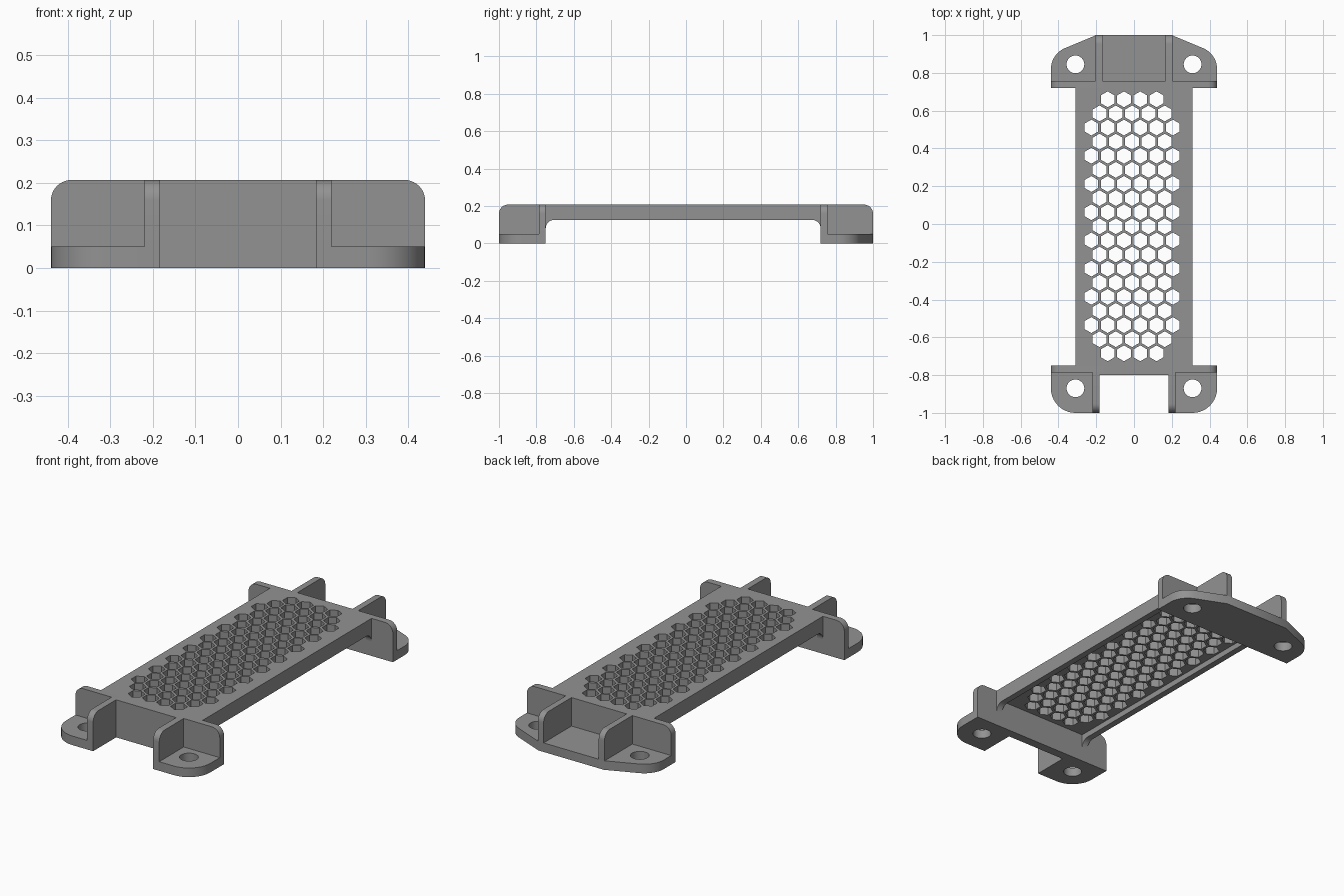
import bpy, bmesh, math

if "Cube" in bpy.data.objects:
    bpy.data.objects.remove(bpy.data.objects["Cube"])

grey = bpy.data.materials.new("plain_grey")
grey.diffuse_color = (0.29, 0.29, 0.29, 1)
grey.use_nodes = True
grey.node_tree.nodes["Principled BSDF"].inputs["Base Color"].default_value = grey.diffuse_color

TOP, BASE = 0.207, 0.05          # overall height, foot thickness
FLOOR, RAIL_Z = 0.157, 0.125     # underside of grille, underside of rails


def arc(cx, cy, r, a0, a1, n=10):
    return [(cx + r * math.cos(math.radians(a0 + (a1 - a0) * i / n)),
             cy + r * math.sin(math.radians(a0 + (a1 - a0) * i / n))) for i in range(n + 1)]


def mirrored(half):
    """Close a right-hand half outline with its mirror image."""
    return half + [(-x, y) for x, y in reversed(half)]


def prism(name, loops, lo, hi, axis="Z", mirror=False):
    """Extrude an outline (first loop) with holes (other loops) along an axis."""
    cu = bpy.data.curves.new(name, "CURVE")
    cu.dimensions, cu.fill_mode, cu.extrude = "2D", "BOTH", (hi - lo) / 2
    for pts in loops:
        sp = cu.splines.new("POLY")
        sp.points.add(len(pts) - 1)
        for p, (a, b) in zip(sp.points, pts):
            p.co = (a, b, 0, 1)
        sp.use_cyclic_u = True
    tmp = bpy.data.objects.new(name + "_outline", cu)
    bpy.context.collection.objects.link(tmp)
    bpy.context.view_layer.update()
    me = bpy.data.meshes.new_from_object(tmp)
    bpy.data.objects.remove(tmp)
    bm = bmesh.new()
    bm.from_mesh(me)
    for v in bm.verts:
        a, b, c = v.co.x, v.co.y, v.co.z + (lo + hi) / 2
        v.co = {"Z": (a, b, c), "X": (c, a, b), "Y": (a, c, b)}[axis]
    bmesh.ops.remove_doubles(bm, verts=bm.verts, dist=1e-5)
    bmesh.ops.recalc_face_normals(bm, faces=bm.faces)
    bm.to_mesh(me)
    bm.free()
    me.materials.clear()
    me.materials.append(grey)
    ob = bpy.data.objects.new(name, me)
    bpy.context.collection.objects.link(ob)
    if mirror:
        ob.modifiers.new("mirror", "MIRROR")
    bpy.ops.object.select_all(action="DESELECT")
    ob.select_set(True)
    bpy.context.view_layer.objects.active = ob
    bpy.ops.object.shade_smooth_by_angle(angle=math.radians(30))
    return ob


def rect(a0, b0, a1, b1):
    return [(a0, b0), (a1, b0), (a1, b1), (a0, b1)]


def screw_holes(y):
    return [arc(s * 0.31, y, 0.047, 0, 348.75, 31) for s in (-1, 1)]


# Honeycomb grille: alternating rows of six and five, four in the end rows
hexes = []
for row in range(19):
    count = 4 if row in (0, 18) else (5 if row % 2 else 6)
    for i in range(count):
        cx = -0.01 + (i - (count - 1) / 2) * 0.0863
        hexes.append(arc(cx, 0.66 - row * 0.0747, 0.042, 30, 330, 5))
prism("honeycomb_deck", [rect(-0.31, -0.75, 0.31, 0.72)] + hexes, FLOOR, TOP)

# Side rails under the deck, filleted down into the end walls
rail = ([(-0.75, FLOOR), (-0.75, RAIL_Z - 0.045)] + arc(-0.705, RAIL_Z - 0.045, 0.045, 180, 90)
        + arc(0.675, RAIL_Z - 0.045, 0.045, 90, 0) + [(0.72, FLOOR)])
prism("side_rails", [rail], 0.275, 0.31, "X", True)

# Front base with two feet and a notch between them
front = [(0.183, -0.80), (0.183, -1.0)] + arc(0.31, -0.87, 0.13, -90, 0) + [(0.44, -0.75)]
prism("front_feet", [mirrored(front)] + screw_holes(-0.87), 0, BASE)

# Back base: one plate with tapered corners
back = [(0.44, 0.72)] + arc(0.32, 0.82, 0.12, 0, 67.7) + [(0.20, 1.0)]
prism("back_foot", [mirrored(back)] + screw_holes(0.845), 0, BASE)

# End walls with rounded top corners
wall = mirrored([(0.44, BASE)] + arc(0.392, TOP - 0.048, 0.048, 0, 90))
prism("front_wall", [wall], -0.787, -0.75, "Y")
prism("back_wall", [wall], 0.72, 0.757, "Y")
prism("front_web", [rect(-0.183, BASE, 0.183, TOP)], -0.80, -0.787, "Y")

# Upright ribs on the feet, rounded at the outer top corner
front_rib = [(-0.787, BASE), (-0.787, TOP)] + arc(-0.952, TOP - 0.048, 0.048, 90, 180) + [(-1.0, BASE)]
prism("front_ribs", [front_rib], 0.183, 0.22, "X", True)
back_rib = [(0.757, BASE), (0.757, TOP)] + arc(0.952, TOP - 0.048, 0.048, 90, 0) + [(1.0, BASE)]
prism("back_ribs", [back_rib], 0.168, 0.203, "X", True)
